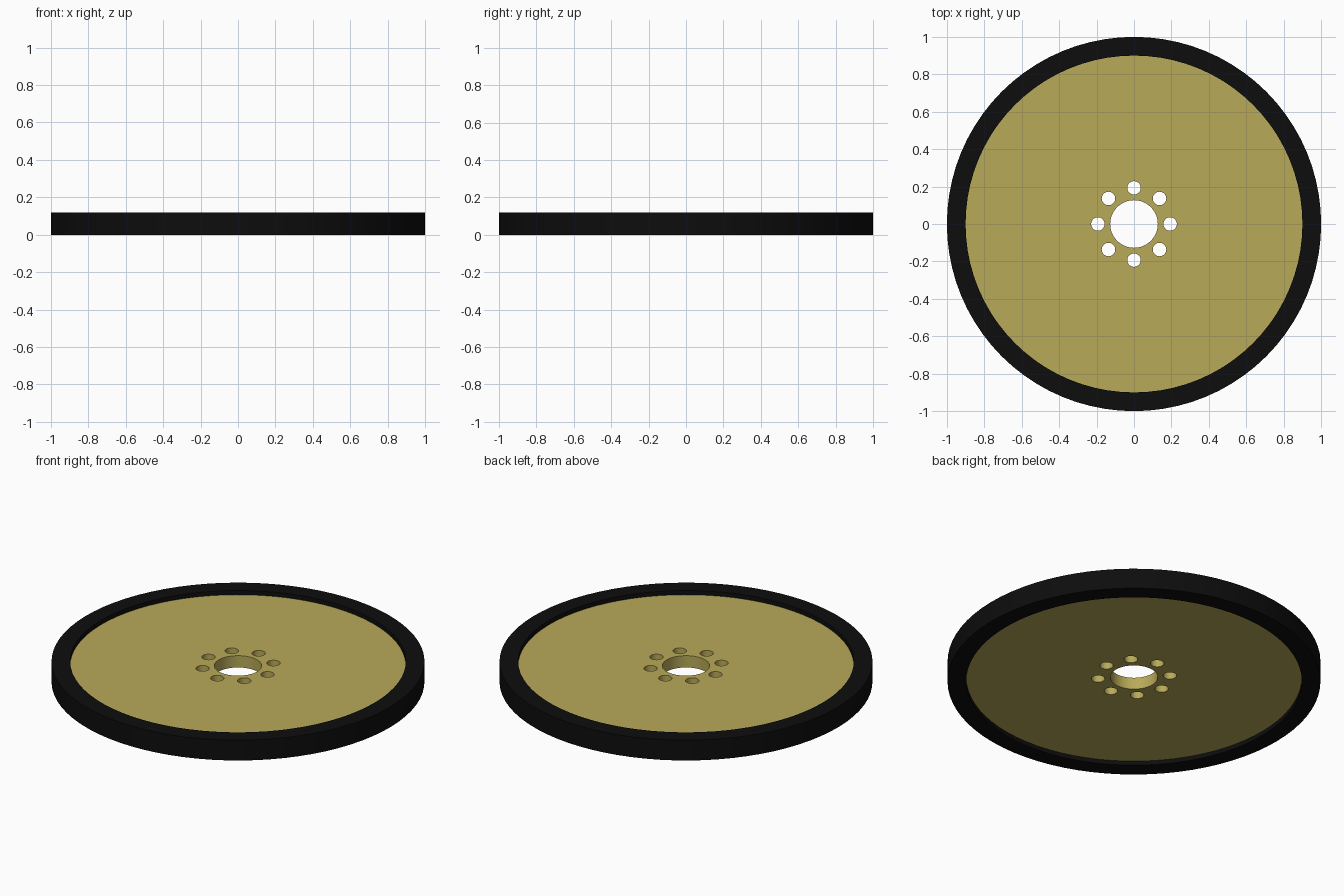
import bpy
from math import cos, sin, pi

if "Cube" in bpy.data.objects:
    bpy.data.objects.remove(bpy.data.objects["Cube"])


def material(name, color):
    mat = bpy.data.materials.new(name)
    mat.diffuse_color = (*color, 1)
    mat.use_nodes = True
    mat.node_tree.nodes["Principled BSDF"].inputs["Base Color"].default_value = mat.diffuse_color
    return mat


def plate(name, circles, z0, z1, mat):
    """Flat plate from an outline circle and hole circles: (x, y, radius, sides)."""
    curve = bpy.data.curves.new(name, 'CURVE')
    curve.dimensions = '2D'
    curve.fill_mode = 'BOTH'
    curve.extrude = (z1 - z0) / 2
    for x, y, r, n in circles:
        spline = curve.splines.new('POLY')
        spline.points.add(n - 1)
        for i, p in enumerate(spline.points):
            a = 2 * pi * i / n
            p.co = (x + r * cos(a), y + r * sin(a), 0, 1)
        spline.use_cyclic_u = True
    obj = bpy.data.objects.new(name, curve)
    bpy.context.collection.objects.link(obj)
    obj.location.z = (z0 + z1) / 2
    bpy.ops.object.select_all(action='DESELECT')
    obj.select_set(True)
    bpy.context.view_layer.objects.active = obj
    bpy.ops.object.convert(target='MESH')
    obj = bpy.context.object
    obj.name = name
    obj.data.materials.clear()
    obj.data.materials.append(mat)
    bpy.ops.object.shade_smooth_by_angle(angle=pi / 6)
    return obj


rubber = material("black_rubber", (0.004, 0.004, 0.004))
brass = material("brass_yellow", (0.48, 0.40, 0.10))

# Outer tyre band
plate("tyre", [(0, 0, 1.0, 80), (0, 0, 0.9, 80)], 0, 0.12, rubber)

# Recessed disc with a centre bore and a ring of eight bolt holes
holes = [(0.193 * cos(i * pi / 4), 0.193 * sin(i * pi / 4), 0.036, 32) for i in range(8)]
plate("wheel_disc", [(0, 0, 0.9, 80), (0, 0, 0.127, 64)] + holes, 0.025, 0.095, brass)
